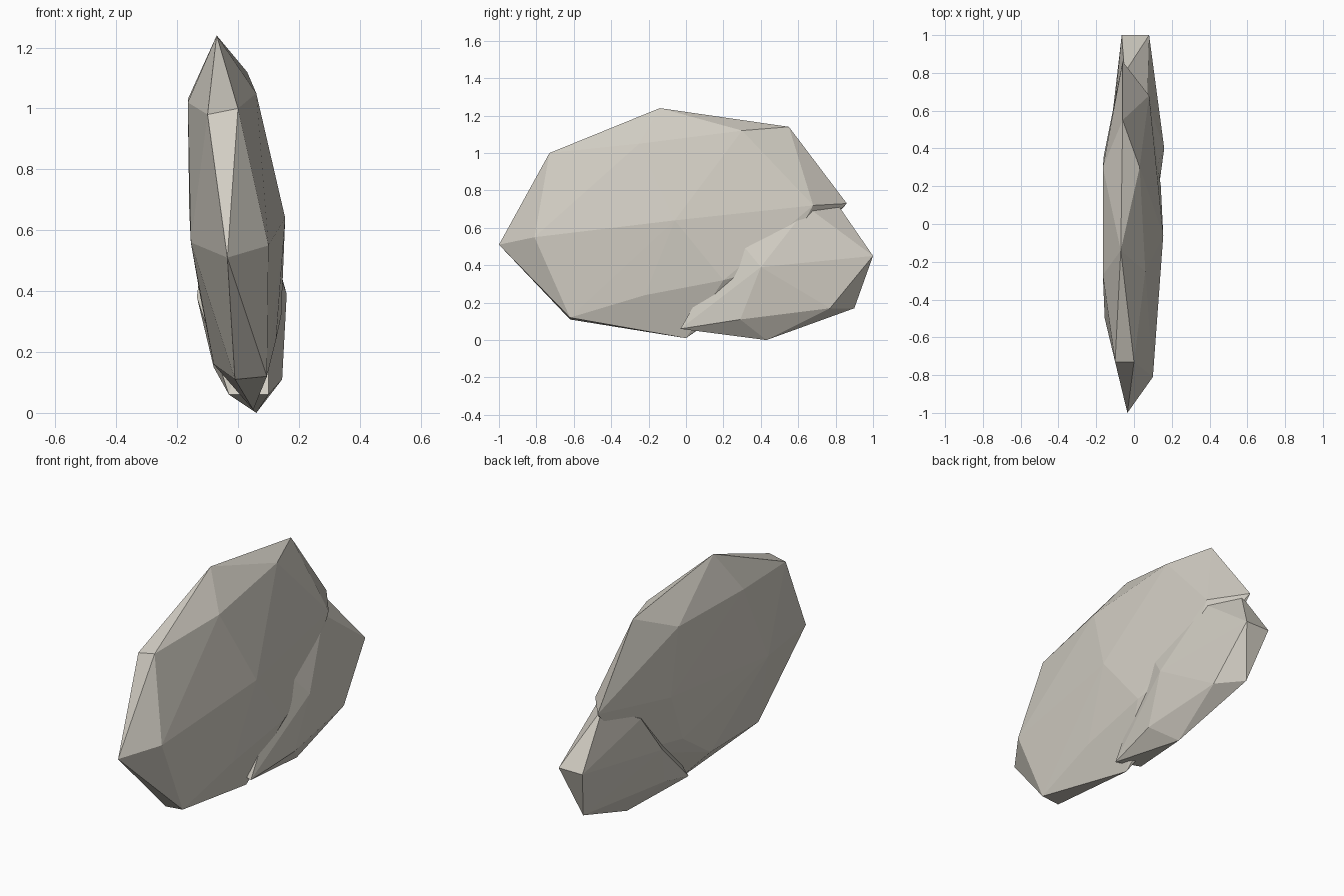
import bpy
import bmesh

cube = bpy.data.objects.get("Cube")
if cube:
    bpy.data.objects.remove(cube, do_unlink=True)

stone = bpy.data.materials.new("warm_grey_stone")
stone.use_nodes = True
colour = (0.64, 0.61, 0.545, 1)
stone.diffuse_color = colour
bsdf = next(n for n in stone.node_tree.nodes if n.type == 'BSDF_PRINCIPLED')
bsdf.inputs["Base Color"].default_value = colour
bsdf.inputs["Roughness"].default_value = 0.9


def faceted_rock(name, corners):
    """Wrap a flat-shaded convex skin around a few chiselled corners."""
    bm = bmesh.new()
    for corner in corners:
        bm.verts.new(corner)
    hull = bmesh.ops.convex_hull(bm, input=bm.verts)
    loose = {v for v in hull["geom_interior"] + hull["geom_unused"]
             if isinstance(v, bmesh.types.BMVert) and not v.link_faces}
    bmesh.ops.delete(bm, geom=list(loose), context='VERTS')
    bmesh.ops.recalc_face_normals(bm, faces=bm.faces)
    mesh = bpy.data.meshes.new(name)
    bm.to_mesh(mesh)
    bm.free()
    mesh.materials.append(stone)
    obj = bpy.data.objects.new(name, mesh)
    bpy.context.collection.objects.link(obj)
    return obj


# Large upright slab
faceted_rock("main_boulder", [
    # front tip and front edge
    (-.035, -1, .51), (-.1, -.73, .98), (0, -.73, 1), (.1, -.81, .55),
    (-.01, -.62, .11), (.095, -.62, .12),
    # crown
    (-.07, -.14, 1.24), (-.06, .55, 1.14), (.03, .3, 1.12), (.06, -.25, 1.05),
    # left bulge
    (.155, -.06, .64), (.08, .68, .72), (.125, -.22, .24), (.142, .2, .32),
    # right face
    (-.165, .3, 1.03), (-.165, -.27, 1.02), (-.16, .36, .66), (-.155, -.5, .56),
    (-.08, -.1, .16), (-.12, .2, .36),
    # back corner and foot
    (-.06, .86, .73), (.05, 0, .01), (.09, .5, .4), (-.06, .55, .4),
])

# Smaller slab leaning into the back foot
faceted_rock("rear_boulder", [
    # back edge
    (.08, 1, .45), (-.065, 1, .45), (0, .9, .17), (.11, .77, .17),
    # underside
    (.06, .43, 0), (.145, .29, .11), (.1, -.03, .06), (-.03, .02, .06),
    (-.08, .3, .15),
    # side bulges
    (.16, .4, .39), (-.135, .4, .38),
    # top, buried in the main slab
    (-.11, .55, .6), (-.05, .8, .74), (.07, .65, .71), (.1, .26, .56),
])
